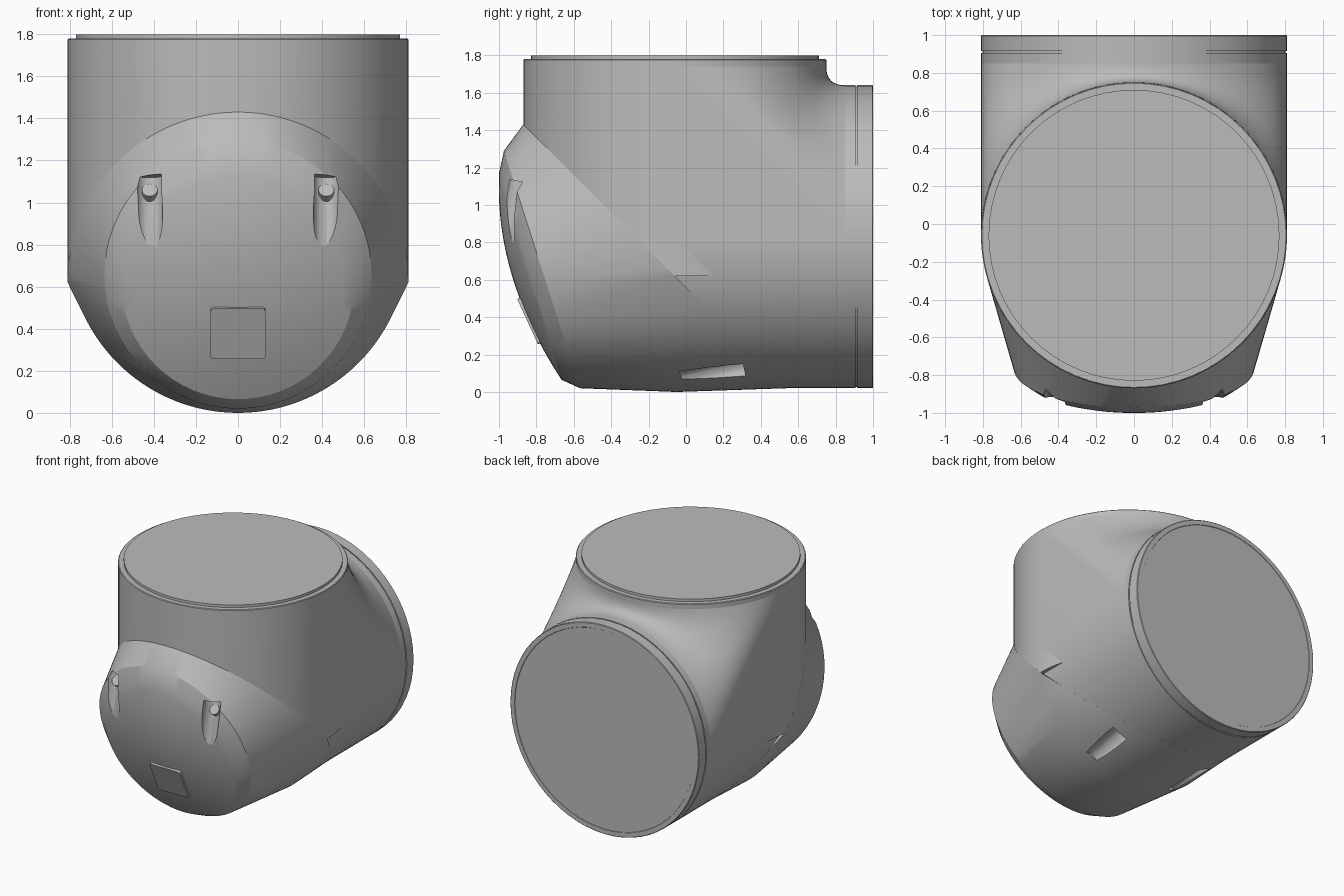
import bpy, bmesh
from math import sin, cos, pi, sqrt, radians
from mathutils import Vector, Matrix

if "Cube" in bpy.data.objects:
    bpy.data.objects.remove(bpy.data.objects["Cube"])

R, CY, CZ = 0.81, -0.06, 0.83      # tube radius, upright axis y, level axis z
MITRE = 0.56                       # slanted joint plane: y + z = MITRE
SEG = 64

grey = bpy.data.materials.new("light grey")
grey.use_nodes = True
grey.diffuse_color = (0.5, 0.5, 0.5, 1)
grey.node_tree.nodes["Principled BSDF"].inputs["Base Color"].default_value = (0.5, 0.5, 0.5, 1)


def finish(name, bm, angle=25, cutter=False):
    bmesh.ops.recalc_face_normals(bm, faces=bm.faces)
    mesh = bpy.data.meshes.new(name)
    bm.to_mesh(mesh)
    bm.free()
    ob = bpy.data.objects.new(name, mesh)
    bpy.context.collection.objects.link(ob)
    mesh.materials.append(grey)
    if cutter:
        ob.hide_render = True
        ob.hide_set(True)
        ob.display_type = 'WIRE'
    else:
        smooth(ob, angle)
    return ob


def smooth(ob, angle=25):
    bpy.ops.object.select_all(action='DESELECT')
    ob.select_set(True)
    bpy.context.view_layer.objects.active = ob
    bpy.ops.object.shade_smooth_by_angle(angle=radians(angle))


def lathe(profile):
    """Closed solid of revolution about z from (radius, height) points."""
    bm = bmesh.new()
    verts = [bm.verts.new((r, 0, h)) for r, h in profile]
    edges = [bm.edges.new(p) for p in zip(verts, verts[1:])]
    bmesh.ops.spin(bm, geom=verts + edges, cent=(0, 0, 0), axis=(0, 0, 1),
                   angle=2 * pi, steps=SEG, use_merge=True)
    bmesh.ops.remove_doubles(bm, verts=bm.verts, dist=1e-5)
    return bm


def mitre(bm):
    bmesh.ops.bisect_plane(bm, geom=bm.verts[:] + bm.edges[:] + bm.faces[:],
                           plane_co=(0, 0, MITRE), plane_no=(0, 1, 1), clear_inner=True)
    bmesh.ops.holes_fill(bm, edges=bm.edges[:], sides=0)


def rod(start, end, radius, sides=32):
    a, b = Vector(start), Vector(end)
    bm = bmesh.new()
    turn = (b - a).to_track_quat('Z', 'Y').to_matrix().to_4x4()
    bmesh.ops.create_cone(bm, cap_ends=True, segments=sides, radius1=radius, radius2=radius,
                          depth=(b - a).length, matrix=Matrix.Translation((a + b) / 2) @ turn)
    return bm


# Upright tube with its raised end plate
bm = lathe([(0, 0.62), (R, 0.62), (R, 1.775), (0.805, 1.78), (0.77, 1.78), (0.77, 1.8), (0, 1.8)])
bmesh.ops.translate(bm, verts=bm.verts, vec=(0, CY, 0))
mitre(bm)
finish("upright_tube", bm)

# Level tube with grooved collar and end disc
bm = lathe([(0, CY), (R, CY), (R, 0.905), (0.803, 0.905), (0.803, 0.915), (R, 0.915),
            (R, 0.996), (0.806, 1), (0.772, 1), (0.77, 0.997), (0, 0.997)])
bmesh.ops.rotate(bm, verts=bm.verts, cent=(0, 0, 0), matrix=Matrix.Rotation(-pi / 2, 3, 'X'))
bmesh.ops.translate(bm, verts=bm.verts, vec=(0, 0, CZ))
mitre(bm)
level_tube = finish("level_tube", bm)

# Saddle web that blends the two tubes: one concave curve per angle around the rims
bm = bmesh.new()
rows = []
for i in range(SEG + 1):
    a = pi * i / SEG
    s = sin(a)
    corner = Vector((R * cos(a), CY + R * s, CZ + R * s))
    top = Vector((corner.x, corner.y, 1.74))
    back = Vector((corner.x, 0.85, corner.z))
    ctrl = ((top + back) / 2).lerp(corner, s * s)
    row = []
    for k in range(13):
        t = k / 12
        row.append(top * (1 - t) ** 2 + ctrl * 2 * t * (1 - t) + back * t * t)
    row.append(corner - Vector((0, 0.03, 0.03)))
    rows.append([bm.verts.new(p) for p in row])
for p, q in zip(rows, rows[1:]):
    for k in range(len(p)):
        j = (k + 1) % len(p)
        bm.faces.new((p[k], p[j], q[j], q[k]))
bm.faces.new(rows[0])
bm.faces.new(rows[-1])
finish("saddle_web", bm)

# Front housing: hull of the mitre outline, belly arc, shoulder ring and domed cover
points = []
for i in range(SEG + 1):
    a = -pi / 2 + pi * i / SEG
    y = CY - R * cos(a)
    points.append((R * sin(a), y, MITRE - y))
    z = CZ - R * cos(a)
    if z < 0.6:
        points.append((R * sin(a), MITRE - z, z))
        points.append((R * sin(a), -0.05, z - 0.02))
for i in range(SEG):
    a = 2 * pi * i / SEG
    z = 0.655 + 0.635 * sin(a)
    points.append((0.635 * cos(a), -0.97 + (1.28 - z) * 0.32, z))
    for k in range(10):
        f = 1 - k / 10
        z = 0.62 + 0.555 * f * sin(a)
        points.append((0.555 * f * cos(a), -0.67 - 0.3 * (z - 0.08) - 0.098 * (1 - f * f), z))
points.append((0, -0.93, 0.62))
bm = bmesh.new()
for p in points:
    bm.verts.new(p)
bmesh.ops.remove_doubles(bm, verts=bm.verts, dist=1e-4)
bmesh.ops.convex_hull(bm, input=bm.verts[:])
bmesh.ops.delete(bm, geom=[v for v in bm.verts if not v.link_faces], context='VERTS')
housing = finish("front_housing", bm)

# Screw channels in the front and the belly, with screw heads
front_cutters, belly_cutters = [], []
for side, x in (("left", 0.42), ("right", -0.42)):
    front_cutters.append(finish(side + "_front_cutter",
                                rod((x, -0.915, 1.13), (x, -0.985, 0.78), 0.062), cutter=True))
    bx = x * 0.92
    belly_cutters.append(finish(side + "_belly_cutter",
                                rod((bx, 0.31, 0.125), (bx, -0.02, 0.05), 0.065), cutter=True))
    finish(side + "_screw", rod((x, -0.85, 1.03), (x, -0.89, 1.06), 0.037))

for ob, cutters in ((housing, front_cutters + belly_cutters), (level_tube, belly_cutters)):
    for c in cutters:
        mod = ob.modifiers.new(c.name, 'BOOLEAN')
        mod.operation = 'DIFFERENCE'
        mod.solver = 'EXACT'
        mod.object = c
    bpy.context.view_layer.objects.active = ob
    for m in [m.name for m in ob.modifiers if m.type == 'BOOLEAN']:
        bpy.ops.object.modifier_apply(modifier=m)
    smooth(ob)

# Blank square badge on the cover
bm = bmesh.new()
bmesh.ops.create_cube(bm, size=1)
bmesh.ops.scale(bm, verts=bm.verts, vec=(0.26, 0.02, 0.265))
upright = [e for e in bm.edges if abs(e.verts[0].co.y - e.verts[1].co.y) > 0.01]
bmesh.ops.bevel(bm, geom=upright, offset=0.015, segments=3, affect='EDGES', profile=0.5)
bmesh.ops.rotate(bm, verts=bm.verts, cent=(0, 0, 0), matrix=Matrix.Rotation(0.43, 3, 'X'))
bmesh.ops.translate(bm, verts=bm.verts, vec=(0, -0.838, 0.38))
finish("badge_plate", bm)
